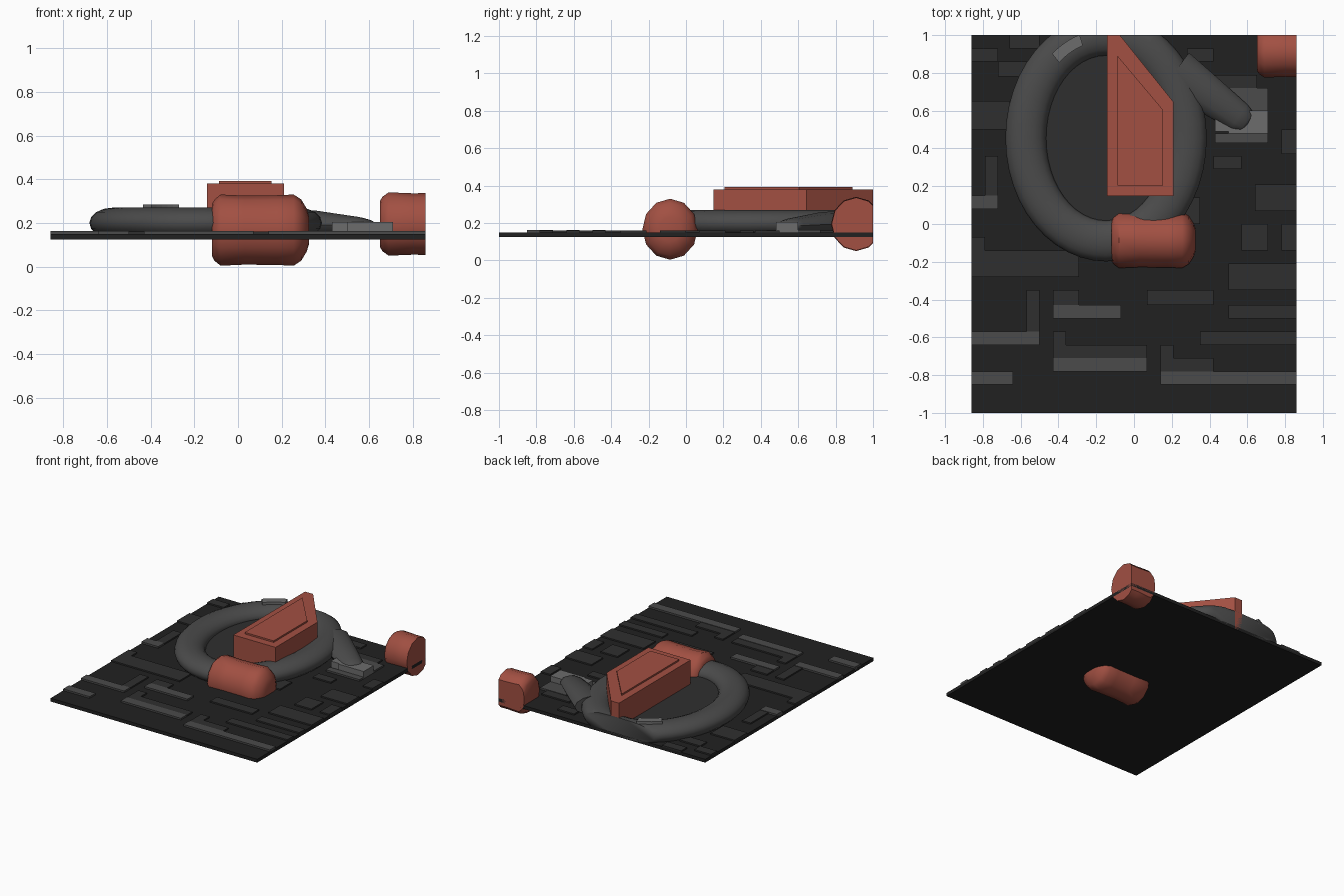
import bpy, bmesh
from math import sin, cos, pi, radians
from mathutils import Vector

if "Cube" in bpy.data.objects:
    bpy.data.objects.remove(bpy.data.objects["Cube"])


def mat(name, c):
    m = bpy.data.materials.new(name)
    m.diffuse_color = (*c, 1)
    m.use_nodes = True
    m.node_tree.nodes["Principled BSDF"].inputs["Base Color"].default_value = m.diffuse_color
    return m


BLACK = mat("near black", (0.015, 0.015, 0.015))
DARK = mat("dark grey", (0.028, 0.028, 0.028))
MID = mat("mid grey", (0.07, 0.07, 0.07))
LIGHT = mat("light grey", (0.15, 0.15, 0.15))
RED = mat("brick red", (0.36, 0.08, 0.055))


def finish(name, bm, m, smooth=None):
    # trim everything to the rectangular border of the plate
    for co, no in (((0, 1, 0), (0, 1, 0)), ((0.86, 0, 0), (1, 0, 0))):
        cut = bmesh.ops.bisect_plane(bm, geom=bm.verts[:] + bm.edges[:] + bm.faces[:],
                                     plane_co=co, plane_no=no, clear_outer=True)
        edges = [e for e in cut["geom_cut"] if isinstance(e, bmesh.types.BMEdge) and e.is_boundary]
        if edges:
            bmesh.ops.holes_fill(bm, edges=edges)
    bmesh.ops.recalc_face_normals(bm, faces=bm.faces[:])
    me = bpy.data.meshes.new(name)
    bm.to_mesh(me)
    bm.free()
    me.materials.append(m)
    ob = bpy.data.objects.new(name, me)
    bpy.context.collection.objects.link(ob)
    if smooth:
        bpy.ops.object.select_all(action='DESELECT')
        ob.select_set(True)
        bpy.context.view_layer.objects.active = ob
        bpy.ops.object.shade_smooth_by_angle(angle=radians(smooth))
    return ob


def add_prism(bm, pts, z0, z1):
    f = bm.faces.new([bm.verts.new((x, y, z0)) for x, y in pts])
    r = bmesh.ops.extrude_face_region(bm, geom=[f], use_keep_orig=True)
    for v in r["geom"]:
        if isinstance(v, bmesh.types.BMVert):
            v.co.z = z1


def prism(name, pts, z0, z1, m):
    bm = bmesh.new()
    add_prism(bm, pts, z0, z1)
    return finish(name, bm, m)


def boxes(name, rects, z0, z1, m):
    bm = bmesh.new()
    for a, b, c, d in rects:
        add_prism(bm, [(a, c), (b, c), (b, d), (a, d)], z0, z1)
    return finish(name, bm, m)


def loft(name, rings, m, closed=False, smooth=40):
    bm = bmesh.new()
    rows = [[bm.verts.new(p) for p in r] for r in rings]
    n = len(rows[0])
    for i in range(len(rows) if closed else len(rows) - 1):
        a, b = rows[i], rows[(i + 1) % len(rows)]
        for j in range(n):
            k = (j + 1) % n
            bm.faces.new((a[j], a[k], b[k], b[j]))
    if not closed:
        bm.faces.new(rows[0])
        bm.faces.new(rows[-1])
    return finish(name, bm, m, smooth)


# base plate and its raised brick tiles
boxes("base_plate", [(-0.86, 0.86, -1, 1)], 0.125, 0.15, BLACK)
boxes("dark_tiles", [
    (-.57, -.5, -.57, -.35), (-.43, -.29, -.43, -.35), (.07, .42, -.43, -.35),
    (.5, .86, -.5, -.43), (.5, .86, -.35, -.21), (.35, .86, -.64, -.57),
    (-.43, -.36, -.71, -.57), (-.36, .07, -.71, -.64), (.14, .42, -.78, -.71),
    (.14, .21, -.71, -.64), (-.86, -.29, -.28, -.14), (-.86, -.79, -.14, -.07),
    (.57, .71, -.14, 0), (.78, .86, -.14, 0), (.64, .86, .07, .21),
    (.78, .86, .37, .5), (-.79, -.72, .15, .36), (-.86, -.66, .5, .65),
    (-.86, -.72, .86, .93), (-.72, -.55, .78, .86), (-.66, -.5, .93, 1),
    (.28, .42, .86, .93), (.42, .65, .72, .79), (.2, .35, 0, .14),
    (.42, .57, .29, .36)], 0.14, 0.16, DARK)
boxes("light_tiles", [
    (-.86, -.5, -.64, -.57), (-.43, -.07, -.5, -.43), (-.43, .07, -.78, -.71),
    (.14, .86, -.85, -.78), (-.86, -.64, -.85, -.78), (-.86, -.72, .08, .15),
    (.43, .71, .43, .48), (.5, .71, .6, .72)], 0.14, 0.163, MID)
boxes("stud_block", [(.5, .71, .48, .6), (.43, .55, .49, .58)], 0.14, 0.205, LIGHT)

# oval ring
CX, CY = -0.148, 0.455


def oval(a, off=0.0, z=0.0):
    return (CX + (0.425 + off) * cos(a), CY + (0.545 + off) * sin(a), z)


SECTION = 16
loft("oval_ring", [[oval(2 * pi * i / 48, 0.108 * cos(2 * pi * j / SECTION),
                         0.2 + 0.07 * sin(2 * pi * j / SECTION)) for j in range(SECTION)]
                   for i in range(48)], MID, closed=True, smooth=60)
prism("inner_disc", [oval(2 * pi * i / 48, -0.09)[:2] for i in range(48)], 0.135, 0.2, DARK)

# curved highlight strip on the ring
arc = [radians(108 + 4.2 * i) for i in range(6)]
prism("ring_highlight", [oval(a, 0.03)[:2] for a in arc] + [oval(a, -0.03)[:2] for a in reversed(arc)],
      0.25, 0.285, LIGHT)

# arm leaving the ring
p0, p1 = Vector((0.22, 0.81, 0.2)), Vector((0.605, 0.53, 0.185))
side = Vector((0.59, 0.81, 0))
loft("ring_arm", [[p0.lerp(p1, t) + side * (w * cos(2 * pi * j / 12)) + Vector((0, 0, h * sin(2 * pi * j / 12)))
                   for j in range(12)]
                  for t, w, h in ((0, .12, .065), (.35, .105, .062), (.87, .08, .04), (.97, .065, .03), (1, .04, .018))],
     MID, smooth=50)

# angular red blade with raised top panel
prism("red_blade", [(-.142, .147), (.21, .147), (.21, .645), (-.075, 1.0), (-.142, 1.0)], 0.13, 0.38, RED)
prism("blade_panel", [(-.087, .205), (.153, .205), (.153, .605), (-.087, .89)], 0.37, 0.392, RED)


# rounded red barrels
def barrel(name, x, y, z, ry, rz):
    prof = ((0, .72), (.012, .86), (.04, 1), (.15, .97), (.3, .98), (.375, 1), (.41, .86), (.435, .6), (.445, .4))
    loft(name, [[(x + d, y + ry * s * cos(2 * pi * j / 12), z + rz * s * sin(2 * pi * j / 12))
                 for j in range(12)] for d, s in prof], RED)


barrel("centre_barrel", -0.12, -0.085, 0.167, 0.148, 0.163)
barrel("corner_barrel", 0.65, 0.91, 0.195, 0.135, 0.145)
